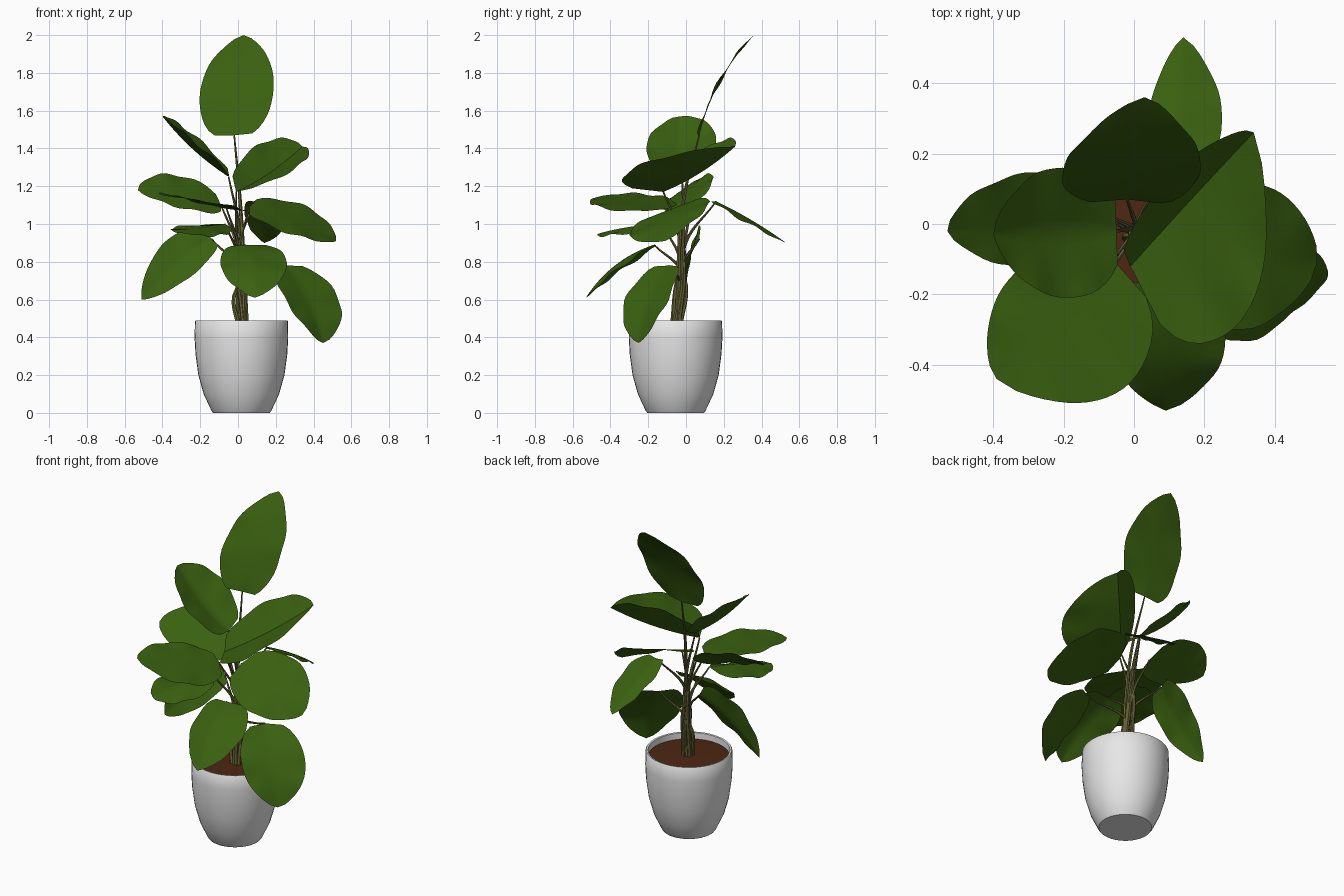
import bpy, bmesh, math, random
from mathutils import Vector

random.seed(4)
if "Cube" in bpy.data.objects:
    bpy.data.objects.remove(bpy.data.objects["Cube"])


def material(name, rgb):
    m = bpy.data.materials.new(name)
    m.use_nodes = True
    m.diffuse_color = (*rgb, 1)
    m.node_tree.nodes["Principled BSDF"].inputs["Base Color"].default_value = (*rgb, 1)
    return m


leaf_green = material("leaf green", (0.042, 0.118, 0.005))
stem_olive = material("stem olive", (0.13, 0.12, 0.035))
soil_brown = material("soil brown", (0.075, 0.02, 0.006))
pot_white = material("pot white", (0.8, 0.8, 0.8))


def finish(name, bm, mat):
    mesh = bpy.data.meshes.new(name)
    bm.to_mesh(mesh)
    bm.free()
    obj = bpy.data.objects.new(name, mesh)
    bpy.context.collection.objects.link(obj)
    mesh.materials.append(mat)
    bpy.ops.object.select_all(action='DESELECT')
    obj.select_set(True)
    bpy.context.view_layer.objects.active = obj
    bpy.ops.object.shade_smooth_by_angle(angle=math.radians(50))
    return obj


def lathe(name, profile, mat, centre):
    bm = bmesh.new()
    verts = [bm.verts.new((r, 0, z)) for r, z in profile]
    edges = [bm.edges.new(pair) for pair in zip(verts, verts[1:])]
    bmesh.ops.spin(bm, geom=verts + edges, cent=(0, 0, 0), axis=(0, 0, 1),
                   angle=math.tau, steps=40)
    bmesh.ops.remove_doubles(bm, verts=bm.verts, dist=0.0005)
    bmesh.ops.recalc_face_normals(bm, faces=bm.faces)
    bmesh.ops.translate(bm, verts=bm.verts, vec=centre)
    return finish(name, bm, mat)


# Leaf blade: a grid laid along a bowed midrib, spread out to its two side edges
def leaf(name, base, tip, side_a, side_b, bow):
    base, tip, side_a, side_b = map(Vector, (base, tip, side_a, side_b))
    axis = tip - base
    up = axis.cross(side_a - side_b).normalized()
    if up.dot(Vector((0, -0.4, 1))) < 0:
        up = -up

    def rib(u):
        return base + axis * u + up * bow * 4 * u * (1 - u)

    reach_a, reach_b = side_a - rib(0.4), side_b - rib(0.4)
    phase = random.uniform(0, 6)
    bm = bmesh.new()
    bmesh.ops.create_grid(bm, x_segments=20, y_segments=10, size=1)
    for v in bm.verts:
        u, s = (v.co.x + 1) / 2, v.co.y
        width = max(0, math.sin(math.pi * u ** 0.75)) ** 0.6 * (1 - 0.25 * u ** 6)
        reach = reach_a if s > 0 else reach_b
        lobe = -axis * 0.16 * abs(s) * width * (1 - u) ** 3
        ripple = up * 0.007 * s * s * width * math.sin(u * 17 + phase + s)
        v.co = rib(u) + reach * abs(s) * width + lobe + ripple
    bmesh.ops.remove_doubles(bm, verts=bm.verts, dist=0.0005)
    bm.normal_update()
    if sum((f.normal * f.calc_area() for f in bm.faces), Vector()).dot(up) < 0:
        bmesh.ops.reverse_faces(bm, faces=bm.faces)
    finish(name, bm, leaf_green)


# Stalk: a tapering tube from the soil, upright first, then bending to the leaf
def stalk(name, end):
    end = Vector(end)
    a = random.uniform(0, math.tau)
    root = Vector((0.025 + 0.025 * math.cos(a), -0.055 + 0.02 * math.sin(a), 0.43))
    hub = Vector((0.0, -0.02, 0.43 + (end.z - 0.43) * 0.72))
    knee = root.lerp(hub, 0.9) + Vector((math.cos(a), math.sin(a), 0)) * 0.01
    curve = bpy.data.curves.new(name, 'CURVE')
    curve.dimensions = '3D'
    curve.bevel_depth = 0.012
    curve.bevel_resolution = 1
    curve.resolution_u = 6
    curve.use_fill_caps = True
    spline = curve.splines.new('BEZIER')
    spline.bezier_points.add(2)
    for p, co, r in zip(spline.bezier_points, (root, knee, end), (1.2, 0.8, 0.35)):
        p.co, p.radius = co, r
        p.handle_left_type = p.handle_right_type = 'AUTO'
    obj = bpy.data.objects.new(name, curve)
    bpy.context.collection.objects.link(obj)
    curve.materials.append(stem_olive)
    bpy.ops.object.select_all(action='DESELECT')
    obj.select_set(True)
    bpy.context.view_layer.objects.active = obj
    bpy.ops.object.convert(target='MESH')
    bpy.ops.object.shade_smooth_by_angle(angle=math.radians(50))


# Pot and soil
pot_centre = (0.018, -0.055, 0)
lathe("pot", [(0, 0), (0.15, 0), (0.158, 0.01), (0.2, 0.1), (0.228, 0.2), (0.243, 0.31),
              (0.248, 0.4), (0.246, 0.485), (0.242, 0.49), (0.232, 0.488),
              (0.23, 0.43), (0, 0.43)], pot_white, pot_centre)
lathe("soil", [(0.231, 0.45), (0.12, 0.456), (0, 0.46)], soil_brown, pot_centre)

# Leaves: base, tip, one side edge, other side edge, bow of the midrib
leaves = {
    "top": ((-.02, .07, 1.47), (.03, .36, 2), (-.2, .16, 1.71), (.19, .16, 1.73), .04),
    "upper_left": ((-.05, -.02, 1.25), (-.4, -.03, 1.57), (-.2, -.21, 1.41),
                   (-.22, .16, 1.46), -.02),
    "upper_right": ((-.01, -.12, 1.17), (.34, .26, 1.41), (.11, .14, 1.42),
                    (.31, -.27, 1.3), -.02),
    "middle_right": ((.06, -.05, 1.09), (.52, -.11, .91), (.34, .12, 1.1),
                     (.27, -.3, .95), .03),
    "back": ((.09, .16, 1.12), (.14, .53, .9), (.04, .31, 1.03), (.25, .28, 1.03), .01),
    "middle_left": ((-.09, .03, 1.1), (-.53, -.02, 1.18), (-.33, .14, 1.26),
                    (-.28, -.12, 1.08), .02),
    "front_left": ((-.06, -.1, 1.08), (-.39, -.44, 1.15), (-.35, -.15, 1.15),
                   (-.02, -.46, 1.09), .01),
    "low_front_left": ((-.07, -.13, 1), (-.27, -.46, .95), (-.34, -.2, .98),
                       (-.09, -.39, .94), .01),
    "low_left": ((-.14, .07, .92), (-.51, 0, .6), (-.38, .04, .91), (-.24, -.04, .73), .03),
    "low_front": ((.04, -.17, .89), (.09, -.53, .61), (-.09, -.32, .77),
                  (.26, -.32, .79), .04),
    "low_right": ((.25, -.09, .78), (.45, -.25, .37), (.53, -.09, .61),
                  (.25, -.32, .6), .04),
}
for label, shape in leaves.items():
    leaf(label + "_leaf", *shape)
    stalk(label + "_stalk", shape[0])
